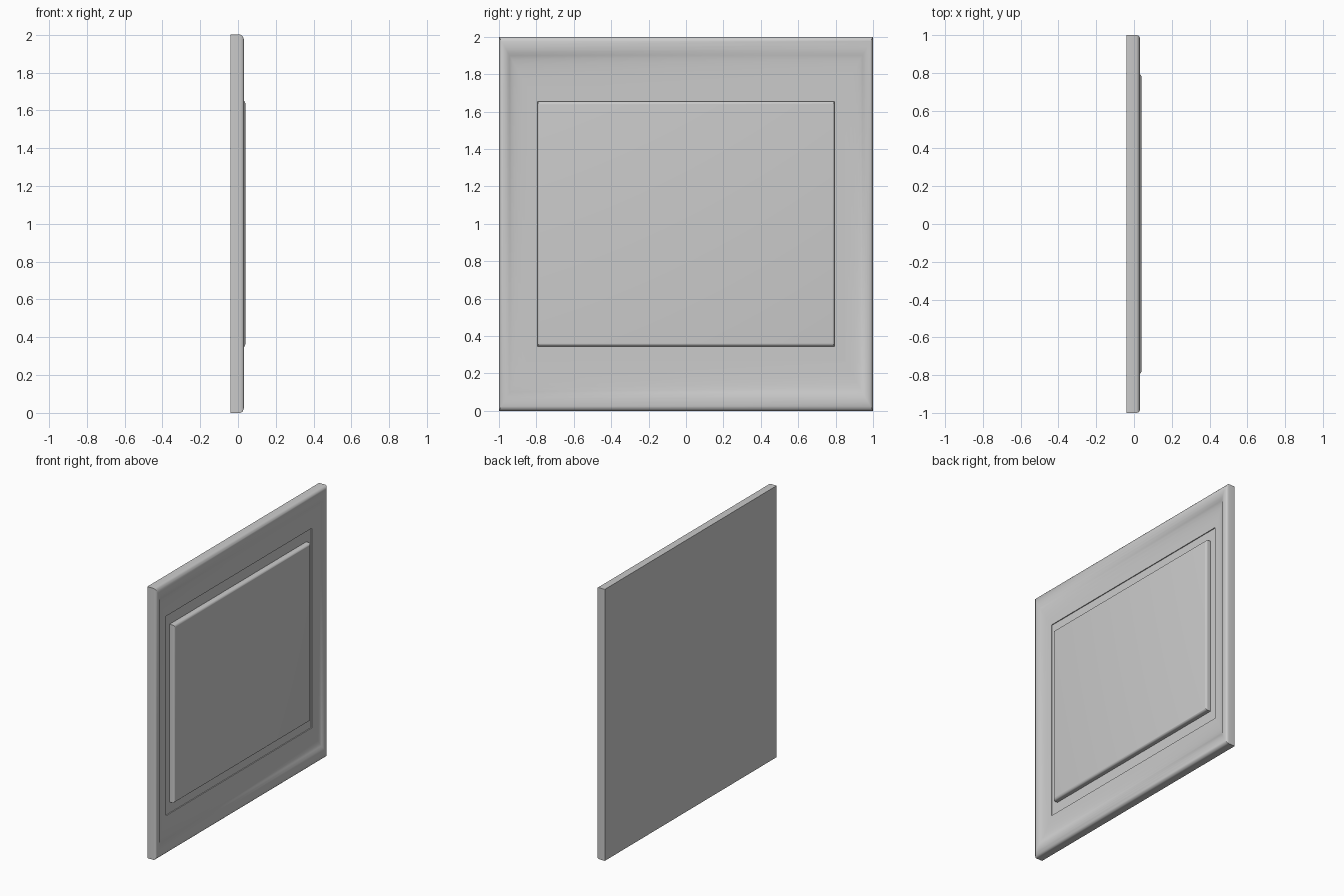
import bpy
import bmesh
import math

cube = bpy.data.objects.get("Cube")
if cube:
    bpy.data.objects.remove(cube, do_unlink=True)

grey = bpy.data.materials.new("plain grey")
grey.use_nodes = True
COLOUR = (0.6, 0.6, 0.6, 1)
grey.diffuse_color = COLOUR
grey.node_tree.nodes["Principled BSDF"].inputs["Base Color"].default_value = COLOUR

MID_Z = 1.0


def mitred_slab(name, half_y, half_z, inset_y, inset_z, profile):
    """Sweep a profile of (inset fraction, depth x) round a rectangle, closing back and front."""
    bm = bmesh.new()
    rings = []
    for t, x in profile:
        y, z = half_y - inset_y * t, half_z - inset_z * t
        rings.append([bm.verts.new((x, sy * y, MID_Z + sz * z))
                      for sy, sz in ((-1, -1), (1, -1), (1, 1), (-1, 1))])
    for a, b in zip(rings, rings[1:]):
        for i in range(4):
            j = (i + 1) % 4
            bm.faces.new((a[i], a[j], b[j], b[i]))
    bm.faces.new(rings[0][::-1])
    bm.faces.new(rings[-1])
    bmesh.ops.recalc_face_normals(bm, faces=bm.faces)
    mesh = bpy.data.meshes.new(name)
    bm.to_mesh(mesh)
    bm.free()
    mesh.materials.append(grey)
    obj = bpy.data.objects.new(name, mesh)
    bpy.context.collection.objects.link(obj)
    bpy.ops.object.select_all(action='DESELECT')
    obj.select_set(True)
    bpy.context.view_layer.objects.active = obj
    bpy.ops.object.shade_smooth_by_angle(angle=math.radians(32))
    return obj


BACK, FRONT, FLOOR = -0.0385, 0.0385, 0.0

# Moulded frame: rounded crown, hollow cove, then a small step to the recessed floor
crown = [(0, 0.012), (0.01, 0.019), (0.035, 0.026), (0.09, 0.031), (0.17, 0.033),
         (0.25, 0.0315), (0.32, 0.027), (0.38, 0.020)]
cove = [(0.46, 0.015), (0.56, 0.0115), (0.68, 0.009), (0.82, 0.0075), (1, 0.0065)]
mitred_slab("moulded_frame", 1.0, 1.0, 0.15, 0.265,
            [(0, BACK)] + crown + cove + [(1, FLOOR)])

# Raised centre panel with a quarter-round edge
ROUND = 0.016
edge = [(1 - math.cos(a), FRONT - ROUND * (1 - math.sin(a)))
        for a in (math.pi / 2 * i / 6 for i in range(7))]
mitred_slab("raised_panel", 0.795, 0.655, 0.012, 0.018, [(0, FLOOR - 0.002)] + edge)
